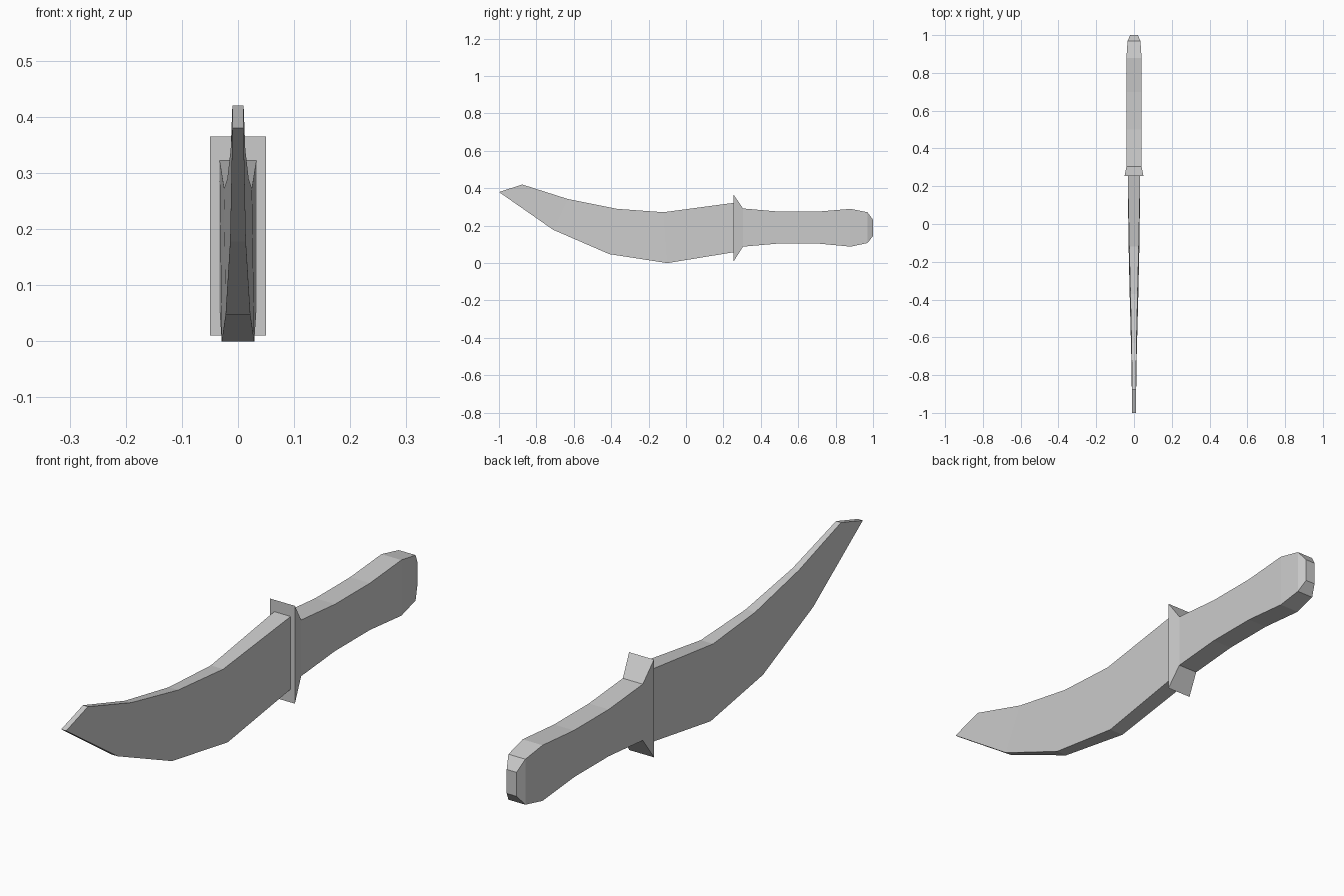
import bpy
import bmesh

default = bpy.data.objects.get("Cube")
if default:
    bpy.data.objects.remove(default, do_unlink=True)

grey = bpy.data.materials.new("plain grey")
grey.use_nodes = True
colour = (0.6, 0.6, 0.6, 1)
grey.diffuse_color = colour
grey.node_tree.nodes["Principled BSDF"].inputs["Base Color"].default_value = colour


def loft(name, sections, cap_first=False, cap_last=False):
    """Join four-cornered sections; each is a top and a bottom (y, z, half width)."""
    bm = bmesh.new()
    rings = []
    for (ty, tz, tw), (by, bz, bw) in sections:
        corners = [(-tw, ty, tz), (tw, ty, tz), (bw, by, bz), (-bw, by, bz)]
        rings.append([bm.verts.new(c) for c in corners])
    for a, b in zip(rings, rings[1:]):
        for i in range(4):
            j = (i + 1) % 4
            bm.faces.new((a[i], a[j], b[j], b[i]))
    if cap_first:
        bm.faces.new(rings[0])
    if cap_last:
        bm.faces.new(rings[-1])
    bmesh.ops.recalc_face_normals(bm, faces=bm.faces)
    mesh = bpy.data.meshes.new(name)
    bm.to_mesh(mesh)
    bm.free()
    mesh.materials.append(grey)
    obj = bpy.data.objects.new(name, mesh)
    bpy.context.collection.objects.link(obj)
    return obj


def upright(y, bottom, top, half_width):
    return (y, top, half_width), (y, bottom, half_width)


# Curved blade, thinning towards the clipped tip
loft("blade", [
    ((-0.875, 0.42, 0.01), (-1.0, 0.38, 0.01)),
    ((-0.63, 0.342, 0.013), (-0.71, 0.178, 0.014)),
    ((-0.37, 0.29, 0.019), (-0.41, 0.048, 0.022)),
    ((-0.12, 0.272, 0.025), (-0.1, 0.0, 0.029)),
    upright(0.255, 0.058, 0.322, 0.033),
], cap_first=True)

# Flared guard with a flat front
collar = upright(0.305, 0.088, 0.292, 0.04)
loft("guard", [upright(0.255, 0.01, 0.365, 0.05), collar], cap_first=True)

# Waisted grip with a chamfered pommel
loft("grip", [
    collar,
    upright(0.5, 0.105, 0.275, 0.04),
    upright(0.7, 0.105, 0.275, 0.04),
    upright(0.88, 0.088, 0.29, 0.04),
    upright(0.97, 0.107, 0.272, 0.034),
    upright(1.0, 0.145, 0.232, 0.02),
], cap_last=True)
